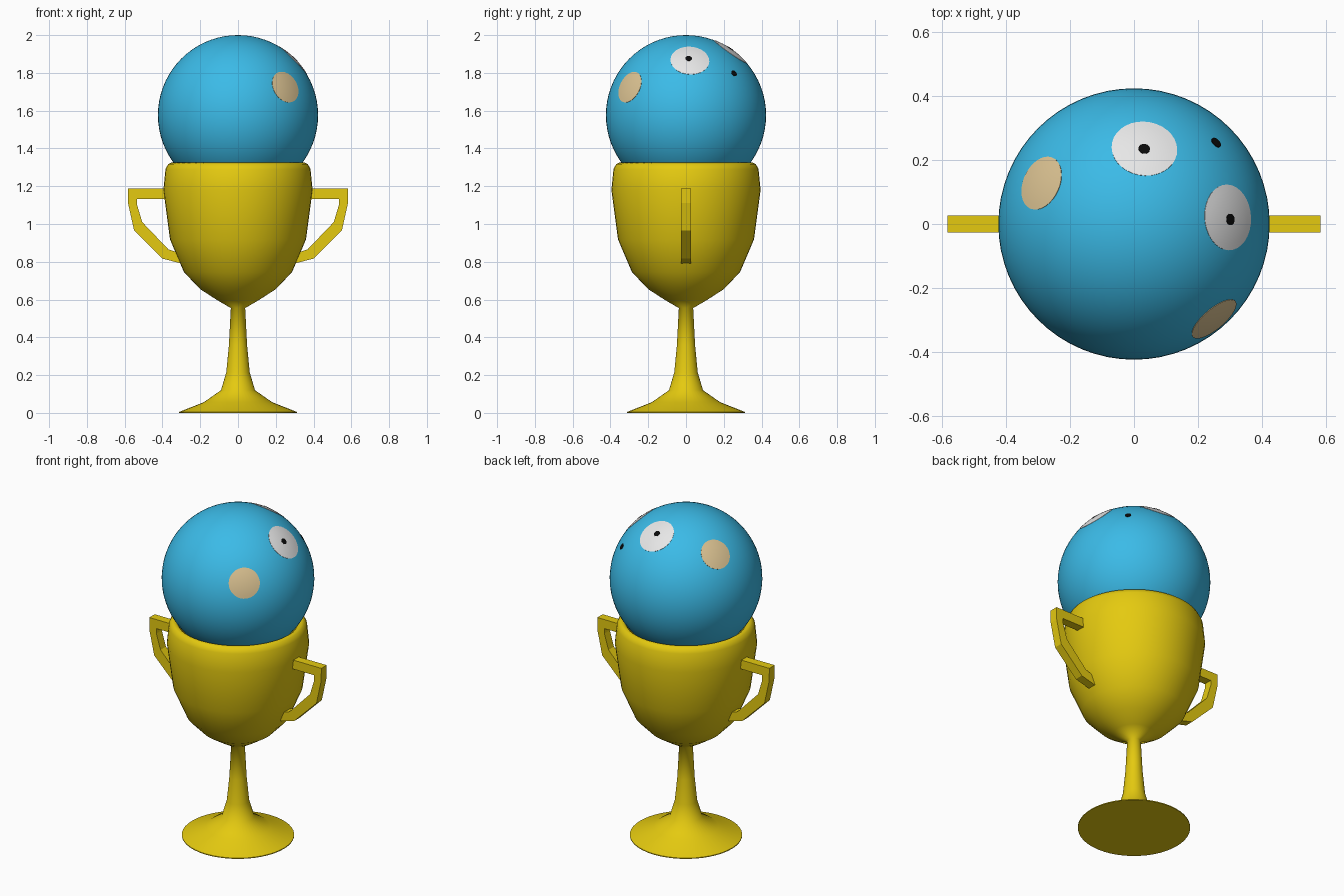
import bpy, bmesh, math
from mathutils import Vector

if "Cube" in bpy.data.objects:
    bpy.data.objects.remove(bpy.data.objects["Cube"])

def material(name, r, g, b):
    m = bpy.data.materials.new(name)
    m.diffuse_color = (r, g, b, 1)
    m.use_nodes = True
    m.node_tree.nodes["Principled BSDF"].inputs["Base Color"].default_value = m.diffuse_color
    return m

GOLD = material("gold", 0.78, 0.59, 0.005)
BLUE = material("sky blue", 0.044, 0.50, 0.81)
WHITE = material("white", 0.82, 0.82, 0.82)
TAN = material("tan", 0.72, 0.55, 0.29)
BLACK = material("black", 0.003, 0.003, 0.003)

CENTRE, R = Vector((0, 0, 1.576)), 0.424

def finish(bm, name, mat, smooth=None):
    bmesh.ops.remove_doubles(bm, verts=bm.verts, dist=1e-5)
    bmesh.ops.recalc_face_normals(bm, faces=bm.faces)
    me = bpy.data.meshes.new(name)
    bm.to_mesh(me)
    bm.free()
    ob = bpy.data.objects.new(name, me)
    bpy.context.collection.objects.link(ob)
    me.materials.append(mat)
    if smooth:
        bpy.ops.object.select_all(action='DESELECT')
        ob.select_set(True)
        bpy.context.view_layer.objects.active = ob
        bpy.ops.object.shade_smooth_by_angle(angle=math.radians(smooth))
    return ob

def lathe(bm, profile, segments):
    verts = [bm.verts.new((r, 0, z)) for r, z in profile]
    edges = [bm.edges.new(p) for p in zip(verts, verts[1:])]
    bmesh.ops.spin(bm, geom=verts + edges, cent=(0, 0, 0), axis=(0, 0, 1),
                   angle=math.tau, steps=segments)

# Cup: foot, stem, bowl, rounded rim and inside
bm = bmesh.new()
lathe(bm, [(0, 0), (0.312, 0), (0.312, 0.005), (0.18, 0.057), (0.09, 0.12),
           (0.062, 0.215), (0.048, 0.36), (0.038, 0.555), (0.115, 0.6),
           (0.2, 0.655), (0.286, 0.745), (0.36, 0.918), (0.395, 1.18),
           (0.384, 1.29), (0.37, 1.317), (0.352, 1.325), (0.337, 1.315),
           (0.345, 1.18), (0.31, 0.92), (0.2, 0.72), (0, 0.66)], 48)
finish(bm, "cup", GOLD, 65)

# Handles: flat angular strips, one each side
OUTER = [(0.36, 1.188), (0.583, 1.188), (0.582, 1.11), (0.55, 0.965),
         (0.4, 0.817), (0.27, 0.783)]
INNER = [(0.36, 1.133), (0.535, 1.133), (0.535, 1.103), (0.507, 1.01),
         (0.368, 0.865), (0.29, 0.84)]
for side, label in ((1, "right"), (-1, "left")):
    bm = bmesh.new()
    rings = [[bm.verts.new((side * x, y, z)) for (x, z), y in
              ((o, -0.026), (o, 0.026), (i, 0.026), (i, -0.026))]
             for o, i in zip(OUTER, INNER)]
    for a, b in zip(rings, rings[1:]):
        for k in range(4):
            n = (k + 1) % 4
            bm.faces.new((a[k], a[n], b[n], b[k]))
    bm.faces.new(rings[0])
    bm.faces.new(rings[-1])
    finish(bm, label + "_handle", GOLD)

# Ball resting in the cup
bm = bmesh.new()
bmesh.ops.create_uvsphere(bm, u_segments=64, v_segments=36, radius=R)
bmesh.ops.translate(bm, verts=bm.verts, vec=CENTRE)
finish(bm, "ball", BLUE, 60)

# Round patches: thin spherical caps lying on the ball, rim tucked in
def patch(name, x, y, degrees, mat, lift, rings):
    d = Vector((x, y, math.sqrt(1 - x * x - y * y)))
    rad, top = math.radians(degrees), R + lift
    prof = [(top * math.sin(rad * i / rings), top * math.cos(rad * i / rings))
            for i in range(rings + 1)]
    bm = bmesh.new()
    lathe(bm, prof + [((R - 0.003) * math.sin(rad), (R - 0.003) * math.cos(rad))], 32)
    rot = Vector((0, 0, 1)).rotation_difference(d).to_matrix()
    for v in bm.verts:
        v.co = rot @ v.co + CENTRE
    finish(bm, name, mat, 40)

patch("left_eye", 0.079, 0.571, 14, WHITE, 0.0015, 5)
patch("right_eye", 0.711, 0.050, 14, WHITE, 0.0015, 5)
patch("left_pupil", 0.075, 0.552, 2.4, BLACK, 0.003, 2)
patch("right_pupil", 0.708, 0.033, 2.4, BLACK, 0.003, 2)
patch("nose", 0.605, 0.600, 2.4, BLACK, 0.002, 2)
patch("left_ear_spot", -0.695, 0.307, 11.8, TAN, 0.0015, 5)
patch("right_ear_spot", 0.602, -0.714, 11.8, TAN, 0.0015, 5)
